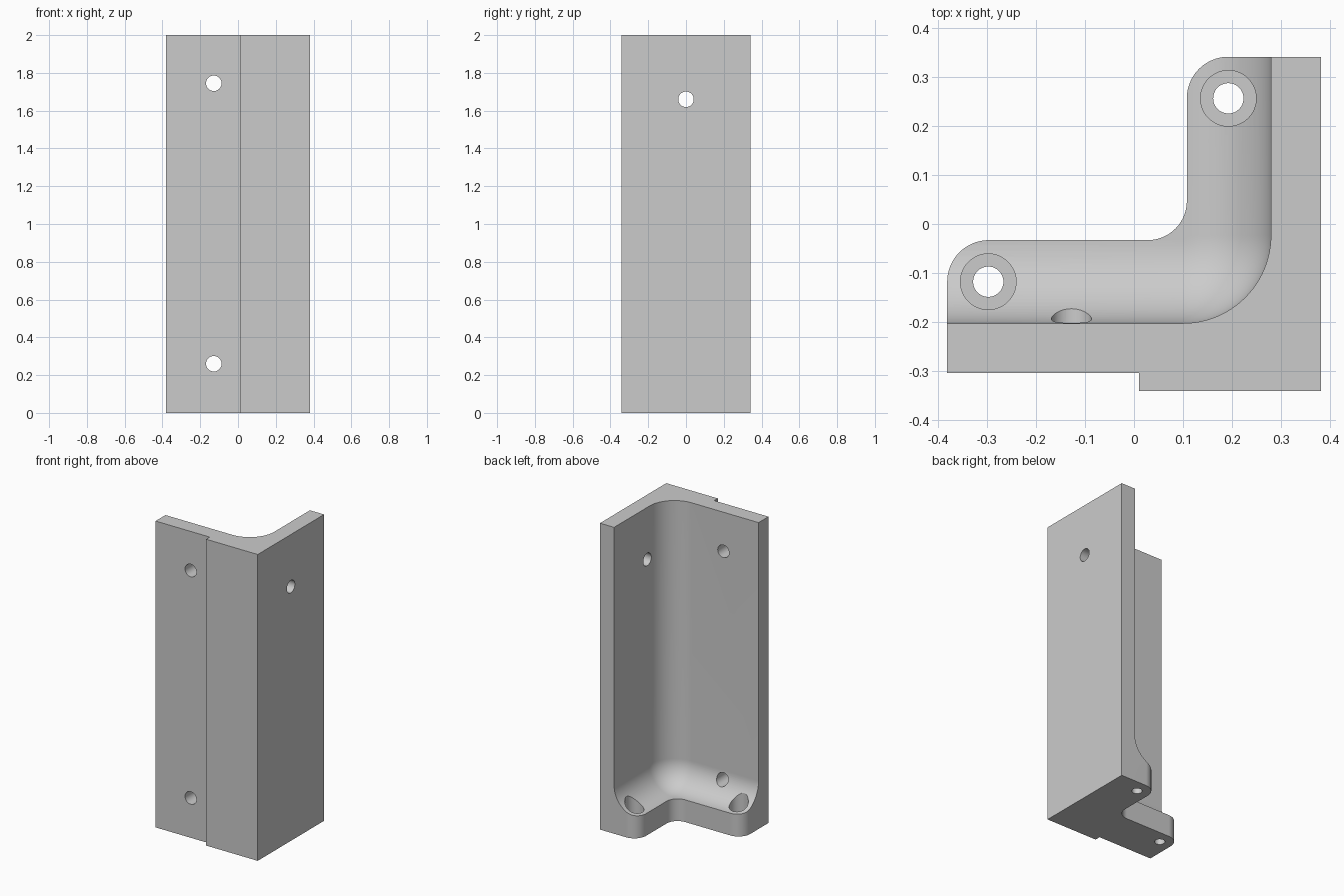
import bpy, bmesh, math
from mathutils import Vector

if "Cube" in bpy.data.objects:
    bpy.data.objects.remove(bpy.data.objects["Cube"])

HEIGHT = 2.0
FOOT_Z = 0.145           # top of the foot
FILLET = 0.17            # blend between foot and walls
WALL_X, WALL_Y = 0.28, -0.203
CORNER = 0.18            # vertical inner corner radius
STEPS = 24

grey = bpy.data.materials.new("plain_grey")
grey.use_nodes = True
grey.diffuse_color = (0.6, 0.6, 0.6, 1)
grey.node_tree.nodes["Principled BSDF"].inputs["Base Color"].default_value = (0.6, 0.6, 0.6, 1)


def arc(cx, cy, r, start, end):
    angles = [math.radians(start + (end - start) * i / STEPS) for i in range(STEPS + 1)]
    return [(cx + r * math.cos(a), cy + r * math.sin(a)) for a in angles]


def loft(name, layers):
    """Closed solid through (outline, z) layers with equal point counts."""
    bm = bmesh.new()
    rings = [[bm.verts.new((x, y, z)) for x, y in pts] for pts, z in layers]
    n = len(rings[0])
    for low, high in zip(rings, rings[1:]):
        for i in range(n):
            j = (i + 1) % n
            bm.faces.new((low[i], low[j], high[j], high[i]))
    bm.faces.new(rings[0][::-1])
    bm.faces.new(rings[-1])
    bmesh.ops.recalc_face_normals(bm, faces=bm.faces)
    mesh = bpy.data.meshes.new(name)
    bm.to_mesh(mesh)
    bm.free()
    mesh.materials.append(grey)
    obj = bpy.data.objects.new(name, mesh)
    bpy.context.collection.objects.link(obj)
    return obj


def drill(name, start, end, radius):
    start, end = Vector(start), Vector(end)
    axis = end - start
    bpy.ops.mesh.primitive_cylinder_add(
        vertices=48, radius=radius, depth=axis.length, location=(start + end) / 2,
        rotation=axis.to_track_quat("Z", "Y").to_euler())
    obj = bpy.context.object
    obj.name = name
    obj.data.materials.append(grey)
    return obj


# Full-height block with the foot outline and the stepped front
outline = ([(-0.382, -0.305), (0.01, -0.305), (0.01, -0.342), (0.382, -0.342), (0.382, 0.342)]
           + arc(0.193, 0.257, 0.085, 90, 180)
           + arc(0.028, 0.047, 0.08, 0, -90)
           + arc(-0.297, -0.118, 0.085, 90, 180))
bracket = loft("corner_bracket", [(outline, 0), (outline, HEIGHT)])


# Pocket above the foot, its lower edge rounded into the walls
def pocket_outline(inset):
    return ([(-1, 1), (-1, WALL_Y + inset)]
            + arc(WALL_X - CORNER, WALL_Y + CORNER, CORNER - inset, -90, 0)
            + [(WALL_X - inset, 1)])


layers = []
for i in range(STEPS + 1):
    a = math.radians(90 * i / STEPS)
    layers.append((pocket_outline(FILLET * (1 - math.sin(a))),
                   FOOT_Z + FILLET * (1 - math.cos(a))))
layers.append((pocket_outline(0), HEIGHT + 0.2))
cutters = [loft("pocket_cutter", layers)]

# Wall holes
for z in (0.26, 1.745):
    cutters.append(drill("front_hole_cutter", (-0.128, -0.6, z), (-0.128, 0.1, z), 0.041))
cutters.append(drill("side_hole_cutter", (0.1, 0, 1.66), (0.6, 0, 1.66), 0.041))

# Counterbored foot holes
for x, y in ((-0.298, -0.118), (0.193, 0.257)):
    cutters.append(drill("foot_hole_cutter", (x, y, -0.1), (x, y, 0.5), 0.031))
    cutters.append(drill("counterbore_cutter", (x, y, 0.065), (x, y, 0.6), 0.057))

# Cut everything out of the block
bpy.ops.object.select_all(action="DESELECT")
bpy.context.view_layer.objects.active = bracket
bracket.select_set(True)
for cutter in cutters:
    cutter.hide_render = True
    mod = bracket.modifiers.new(cutter.name, "BOOLEAN")
    mod.operation = "DIFFERENCE"
    mod.solver = "EXACT"
    mod.object = cutter
    bpy.ops.object.modifier_apply(modifier=mod.name)
for cutter in cutters:
    bpy.data.objects.remove(cutter)

bpy.ops.object.shade_smooth_by_angle(angle=math.radians(25))
